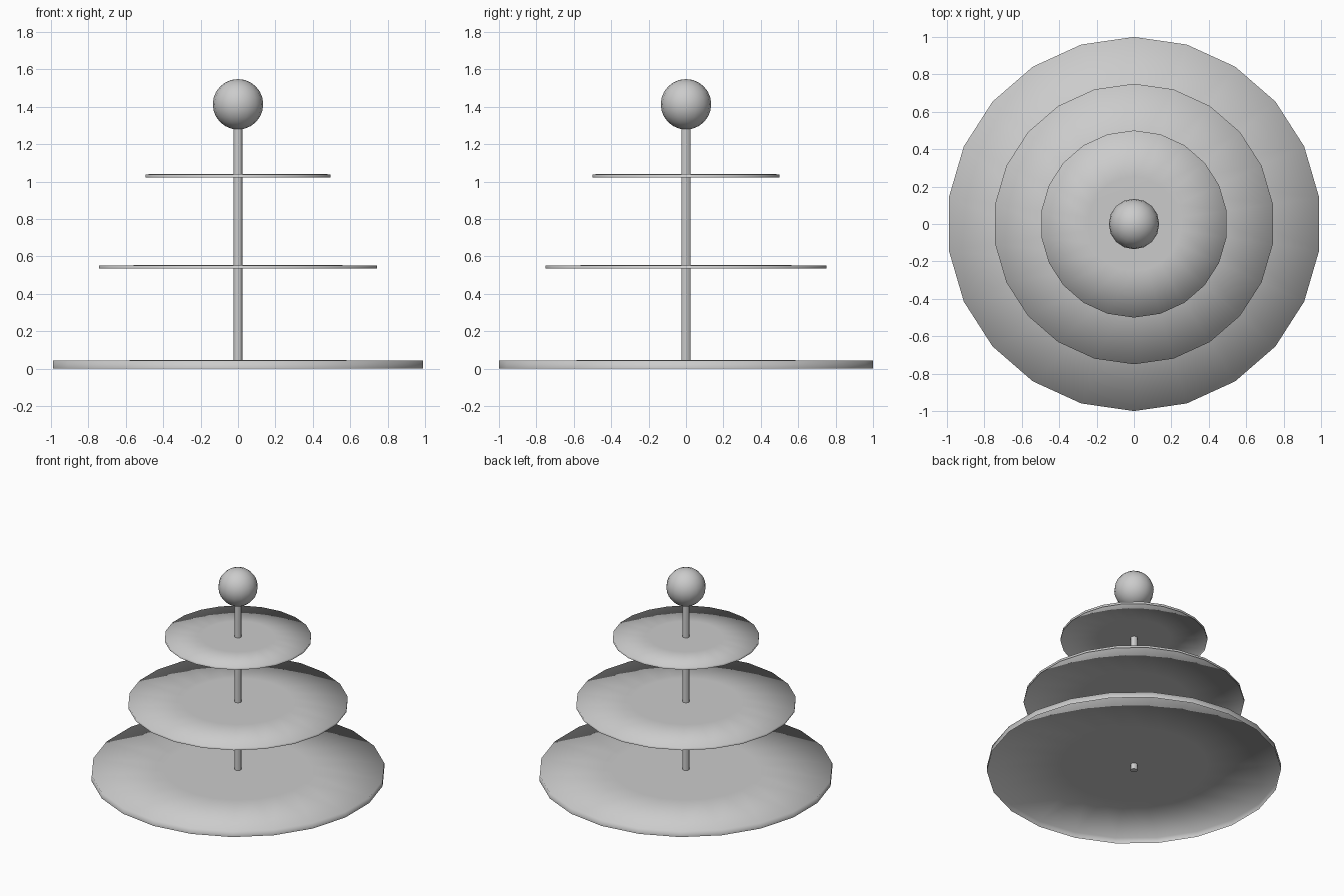
import bpy, bmesh
from math import sin, cos, pi

if "Cube" in bpy.data.objects:
    bpy.data.objects.remove(bpy.data.objects["Cube"])


def tray(name, radius, z0, height, sides=22):
    """Thin round tray: slightly crowned top with a turned-down rim, open below."""
    bm = bmesh.new()
    profile = [(0.5 * radius, z0 + height), (radius, z0 + height * 0.94), (radius, z0)]
    rings = []
    for r, z in profile:
        rings.append([bm.verts.new((r * sin(2 * pi * i / sides),
                                    r * cos(2 * pi * i / sides), z))
                      for i in range(sides)])
    centre = bm.verts.new((0, 0, z0 + height))
    for i in range(sides):
        j = (i + 1) % sides
        bm.faces.new((centre, rings[0][j], rings[0][i]))
        for a, b in zip(rings, rings[1:]):
            bm.faces.new((a[i], a[j], b[j], b[i]))
    for f in bm.faces:
        f.smooth = True
    mesh = bpy.data.meshes.new(name)
    bm.to_mesh(mesh)
    bm.free()
    obj = bpy.data.objects.new(name, mesh)
    bpy.context.collection.objects.link(obj)
    return obj


# Three stacked trays
tray("bottom_tray", 1.0, 0.0, 0.045)
tray("middle_tray", 0.75, 0.535, 0.018)
tray("top_tray", 0.5, 1.022, 0.018)

# Central rod
bpy.ops.mesh.primitive_cylinder_add(vertices=12, radius=0.025, depth=1.32,
                                    location=(0, 0, 0.66))
rod = bpy.context.object
rod.name = "centre_rod"
bpy.ops.object.shade_smooth_by_angle()

# Ball handle
bpy.ops.mesh.primitive_uv_sphere_add(segments=16, ring_count=12, radius=0.135,
                                     location=(0, 0, 1.413))
ball = bpy.context.object
ball.name = "ball_handle"
bpy.ops.object.shade_smooth()
